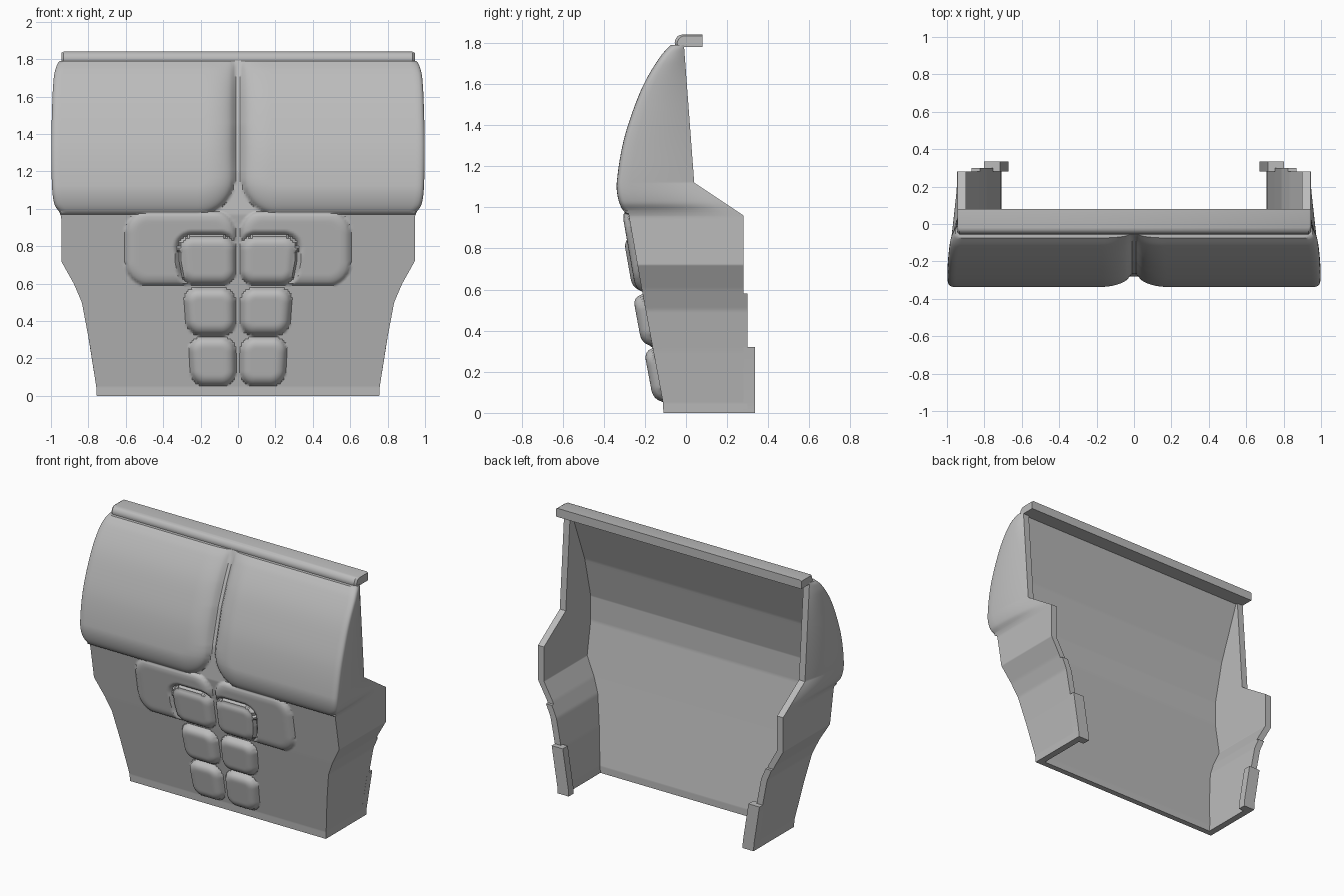
import bpy, bmesh, math

cube = bpy.data.objects.get("Cube")
if cube:
    bpy.data.objects.remove(cube, do_unlink=True)

grey = bpy.data.materials.new("plain_grey")
grey.use_nodes = True
colour = (0.5, 0.5, 0.5, 1)
grey.diffuse_color = colour
grey.node_tree.nodes["Principled BSDF"].inputs["Base Color"].default_value = colour


def curve(points, z, smooth=False):
    """Value at height z along (height, value) points."""
    if z <= points[0][0]:
        return points[0][1]
    for i in range(len(points) - 1):
        (a, va), (b, vb) = points[i], points[i + 1]
        if z <= b:
            t = (z - a) / (b - a)
            if not smooth:
                return va + (vb - va) * t
            p, q = points[max(i - 1, 0)], points[min(i + 2, len(points) - 1)]
            ma = (vb - p[1]) / (b - p[0]) * (b - a)
            mb = (q[1] - va) / (q[0] - a) * (b - a)
            return (va * (2*t**3 - 3*t*t + 1) + ma * (t**3 - 2*t*t + t)
                    + vb * (3*t*t - 2*t**3) + mb * (t**3 - t*t))
    return points[-1][1]


def inside(x, z, box, r):
    """Depth inside a rounded rectangle (negative outside)."""
    x0, x1, z0, z1 = box
    dx = abs(x - (x0 + x1) / 2) - (x1 - x0) / 2 + r
    dz = abs(z - (z0 + z1) / 2) - (z1 - z0) / 2 + r
    return r - math.hypot(max(dx, 0), max(dz, 0)) - min(max(dx, dz), 0)


def pillow(d, width):
    t = min(max(d / width, 0), 1)
    return math.sqrt(1 - (1 - t) ** 2)


# Profiles as (height, value)
WIDTH = [(0, .755), (.05, .758), (.3, .797), (.5, .835), (.6, .878), (.72, .945), (.95, .945),
         (.985, .957), (1.02, .98), (1.1, .993), (1.3, .998), (1.5, .995), (1.7, .985),
         (1.77, .968), (1.8, .947)]
BASE = [(0, -.11), (.05, -.112), (.6, -.215), (.97, -.28), (1.2, -.265), (1.45, -.2),
        (1.6, -.14), (1.75, -.07), (1.8, -.05)]
CHEST = [(1.0, -.34), (1.13, -.336), (1.31, -.307), (1.465, -.26), (1.61, -.2),
         (1.74, -.12), (1.8, -.065)]
RIM = [(0, .30), (.58, .30), (.5801, .28), (.96, .28), (1.12, .04), (1.79, -.01)]
INNER = [(0, -.07), (.05, -.07), (.6, -.175), (.95, -.235), (1.12, -.235), (1.4, -.17),
         (1.79, -.02)]
SIDE_X, WALL, CHEST_Z = .945, .046, .98

# Stomach muscles: box, bulge
ABS = [((.015, .31, .595, .855), .045), ((.015, .28, .325, .575), .05),
       ((.015, .255, .055, .312), .045)]
OBLIQUE = (.015, .6, .59, .99)


def front_y(x, z, w):
    """Depth of the sculpted front surface."""
    x = abs(x)
    base = curve(BASE, z)
    chest = (curve(CHEST, z, True) - base) * pillow(inside(x, z, (.02, 1.5, .97, 1.95), .2), .15)
    bulge = 0
    side = .03 * pillow(inside(x, z, OBLIQUE, .12), .06)
    for box, height in ABS:
        mid = (box[2] + box[3]) / 2
        d = inside(x / (1 + .3 * (z - mid)), z, box, .075)
        bulge = max(bulge, height * pillow(d, .055))
        if d < 0:
            side *= min(1, -d / .025)
    y = base + min(chest, -max(bulge, side) if z < CHEST_Z else 0)
    if z > CHEST_Z:
        y += .025 * (1 - pillow(w - x, .035))
    return y


def finish(name, bm):
    bmesh.ops.recalc_face_normals(bm, faces=bm.faces)
    mesh = bpy.data.meshes.new(name)
    bm.to_mesh(mesh)
    bm.free()
    obj = bpy.data.objects.new(name, mesh)
    bpy.context.collection.objects.link(obj)
    mesh.materials.append(grey)
    bpy.ops.object.select_all(action='DESELECT')
    obj.select_set(True)
    bpy.context.view_layer.objects.active = obj
    bpy.ops.object.shade_smooth_by_angle(angle=math.radians(40))
    return obj


def loft(name, sections):
    """Closed solid through loops with equal point counts."""
    bm = bmesh.new()
    loops = [[bm.verts.new(p) for p in s] for s in sections]
    n = len(loops[0])
    for a, b in zip(loops, loops[1:]):
        for i in range(n):
            j = (i + 1) % n
            bm.faces.new((a[i], a[j], b[j], b[i]))
    bm.faces.new(loops[0])
    bm.faces.new(loops[-1])
    return finish(name, bm)


# Torso shell: stacked horizontal sections
half = [i / 84 for i in range(82)] + [.98, .987, .993, .997, 1]
columns = [-u for u in reversed(half[1:])] + half


def shell_section(z):
    w, back = curve(WIDTH, z, z > .95), curve(RIM, z)
    wb = min(w, SIDE_X)
    front = [(u * w, front_y(u * w, z, w), z) for u in columns]
    edge = front[-1][1]
    side = []
    for k in range(1, 9):
        s = k / 8
        side.append((wb + (w - wb) * (1 - s * s), edge + (back - edge) * s, z))
    inner = [(wb - WALL, back, z), (wb - WALL, curve(INNER, z), z)]
    right = [(-x, y, h) for x, y, h in reversed(side)]
    right_inner = [(-x, y, h) for x, y, h in reversed(inner)]
    return right + front + side + inner + right_inner


heights = {round(i * 1.79 / 170, 4) for i in range(171)}
heights |= {z for z, _ in RIM} | {.05, .72, .975, .985}
loft("torso_shell", [shell_section(z) for z in sorted(heights)])

# Shoulder lip: rounded profile run across the top
lip = [(.08, 1.78), (.08, 1.84), (-.02, 1.84)]
for k in range(1, 6):
    a = k / 5 * math.pi / 2
    lip.append((-.02 - .035 * math.sin(a), 1.80 + .04 * math.cos(a)))
lip += [(-.05, 1.78)]
ends = [(-SIDE_X, .012), (-SIDE_X + .012, 0), (SIDE_X - .012, 0), (SIDE_X, .012)]
loft("shoulder_lip", [[(x, y + (inset if y < 0 else 0), z - (inset if z > 1.8 else 0) / 2)
                       for y, z in lip] for x, inset in ends])

# Back tabs at the waist
for name, s in (("left_tab", 1), ("right_tab", -1)):
    rows = []
    for z in (0, .05, .32):
        w = curve(WIDTH, z)
        rows.append([(s * x, y, z) for x, y in
                     ((w, .28), (w, .335), (w - .085, .335), (w - .085, .28))])
    loft(name, rows)
